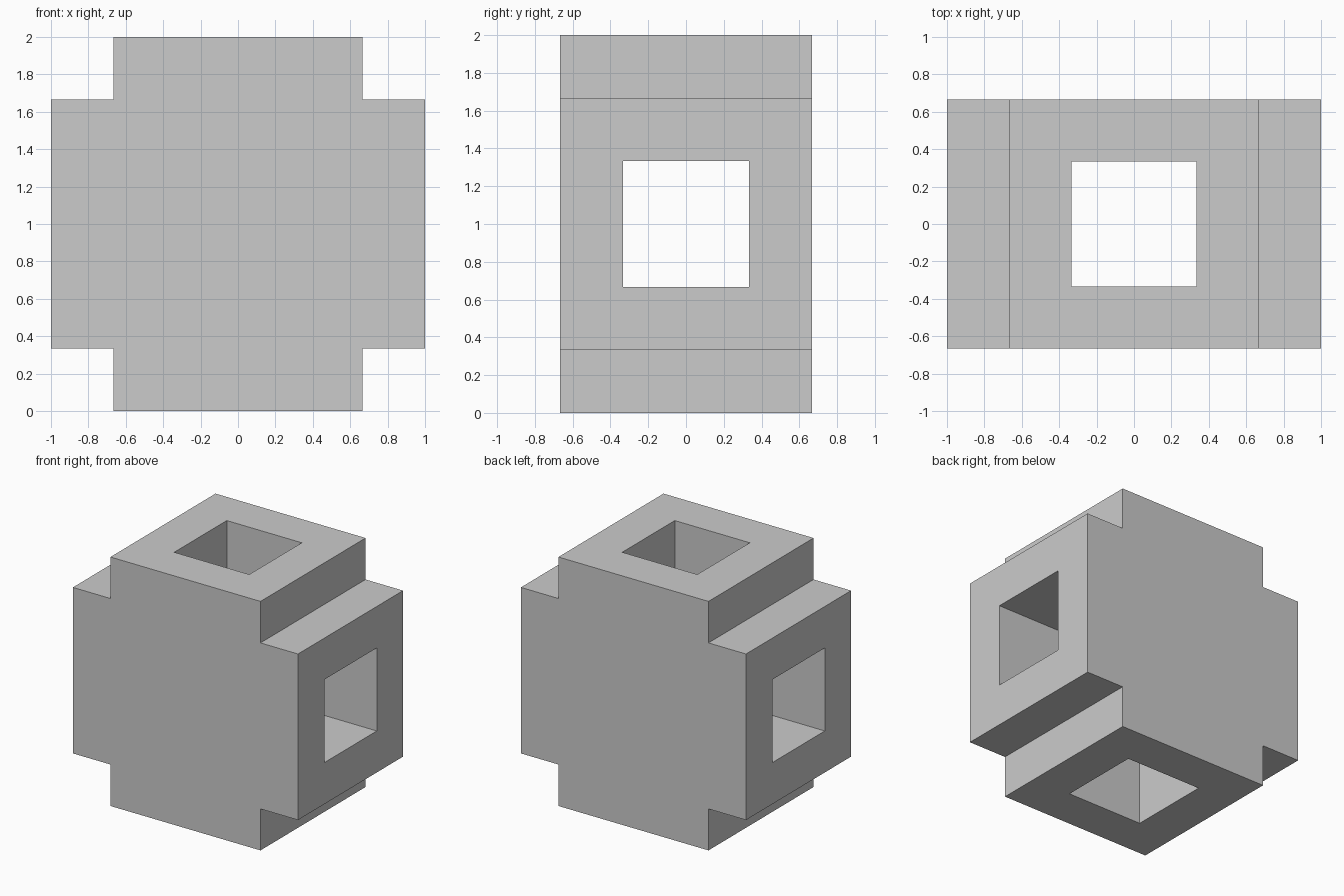
import bpy
import bmesh

if "Cube" in bpy.data.objects:
    bpy.data.objects.remove(bpy.data.objects["Cube"])

T = 1 / 3


def cross_prism(name, reach, arm, depth):
    """Plus-shaped profile in XZ, centred at z = 1, extruded along y."""
    outline = []
    for sx, sz in ((1, 1), (-1, 1), (-1, -1), (1, -1)):
        corner = [(sx * reach, sz * arm), (sx * arm, sz * arm), (sx * arm, sz * reach)]
        outline += corner if sx * sz > 0 else corner[::-1]
    bm = bmesh.new()
    face = bm.faces.new([bm.verts.new((x, -depth, 1 + z)) for x, z in outline])
    ext = bmesh.ops.extrude_face_region(bm, geom=[face])
    verts = [g for g in ext["geom"] if isinstance(g, bmesh.types.BMVert)]
    bmesh.ops.translate(bm, verts=verts, vec=(0, 2 * depth, 0))
    bmesh.ops.recalc_face_normals(bm, faces=bm.faces)
    mesh = bpy.data.meshes.new(name)
    bm.to_mesh(mesh)
    bm.free()
    obj = bpy.data.objects.new(name, mesh)
    bpy.context.collection.objects.link(obj)
    return obj


# Solid cross-shaped pipe junction
body = cross_prism("pipe_junction", 1.0, 2 * T, 2 * T)

# Crossing square tunnels, open at all four arms
cutter = cross_prism("tunnel_cutter", 1.2, T, T)
cutter.hide_render = True
cutter.hide_set(True)

cut = body.modifiers.new("tunnels", 'BOOLEAN')
cut.operation = 'DIFFERENCE'
cut.solver = 'EXACT'
cut.object = cutter
bpy.context.view_layer.objects.active = body
bpy.ops.object.modifier_apply(modifier=cut.name)
bpy.data.objects.remove(cutter)
